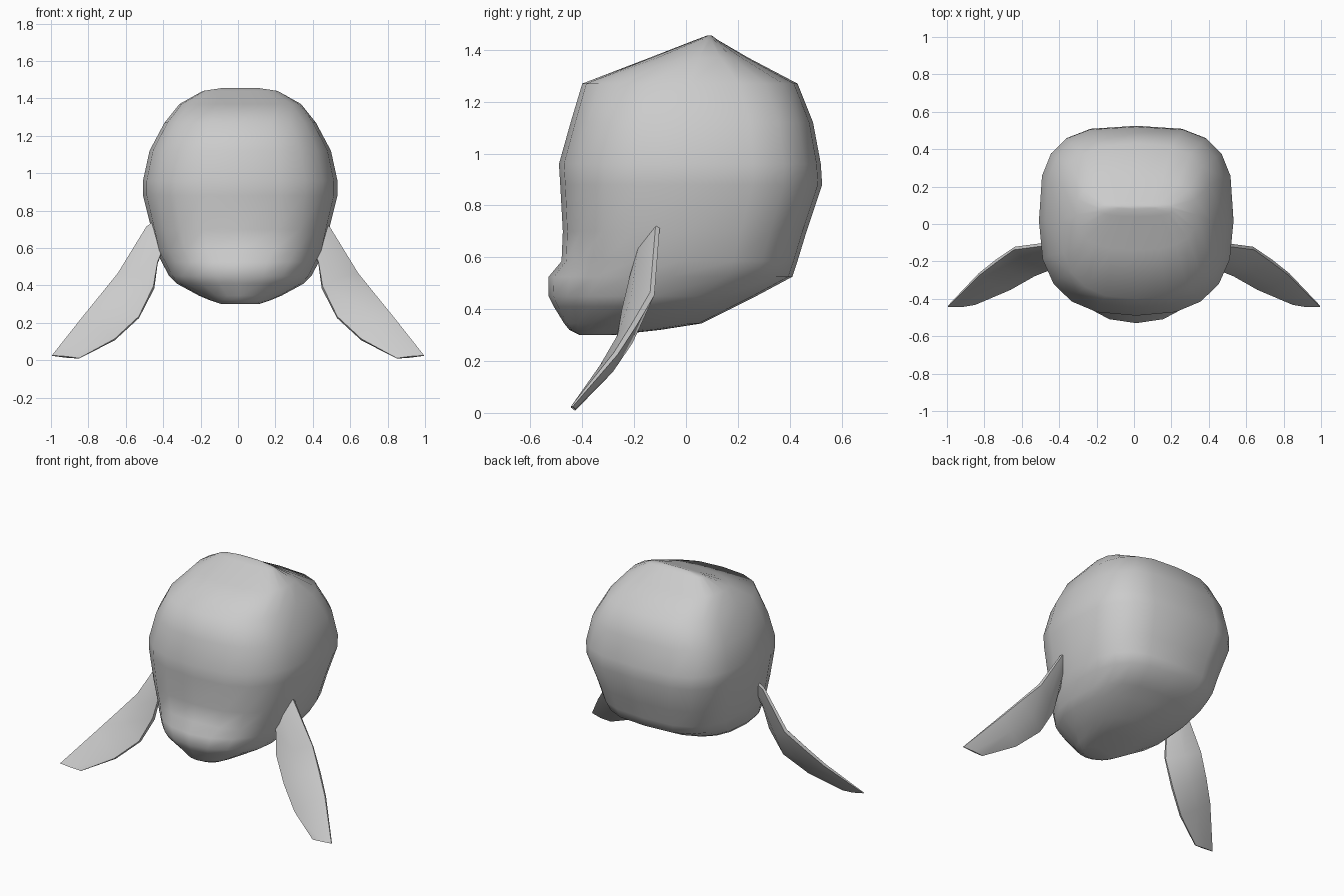
import bpy, math
from mathutils import Vector

if "Cube" in bpy.data.objects:
    bpy.data.objects.remove(bpy.data.objects["Cube"])


def loft(name, rings):
    """Skin a list of equal-length closed rings and cap both ends."""
    n = len(rings[0])
    verts = [v for ring in rings for v in ring]
    faces = [(r * n + i, r * n + (i + 1) % n, (r + 1) * n + (i + 1) % n, (r + 1) * n + i)
             for r in range(len(rings) - 1) for i in range(n)]
    faces.append(tuple(reversed(range(n))))
    faces.append(tuple(range(len(verts) - n, len(verts))))
    mesh = bpy.data.meshes.new(name)
    mesh.from_pydata(verts, [], faces)
    obj = bpy.data.objects.new(name, mesh)
    bpy.context.collection.objects.link(obj)
    bpy.context.view_layer.objects.active = obj
    bpy.ops.object.select_all(action='DESELECT')
    obj.select_set(True)
    bpy.ops.object.mode_set(mode='EDIT')
    bpy.ops.mesh.select_all(action='SELECT')
    bpy.ops.mesh.normals_make_consistent(inside=False)
    bpy.ops.object.mode_set(mode='OBJECT')
    bpy.ops.object.shade_smooth_by_angle(angle=math.radians(60))
    return obj


def body_ring(z, front, back, half, nf, nb, count=20):
    """Rounded-square ring, rounder at the front than at the back."""
    cy, depth = (front + back) / 2, (back - front) / 2
    pts = []
    for i in range(count):
        a = 2 * math.pi * i / count
        c, s = math.cos(a), math.sin(a)
        e = 2 / (nb if s > 0 else nf)
        pts.append((0.012 + half * math.copysign(abs(c) ** e, c),
                    cy + depth * math.copysign(abs(s) ** e, s), z))
    return pts


# Body with muzzle: height, front y, back y, half width, front and back squareness
profile = [
    (0.300, -0.41, -0.28, 0.10, 2.0, 2.0),
    (0.320, -0.45, -0.10, 0.16, 2.0, 2.0),
    (0.345, -0.47, 0.06, 0.22, 2.0, 2.3),
    (0.410, -0.51, 0.19, 0.34, 2.1, 2.6),
    (0.450, -0.53, 0.27, 0.38, 2.1, 2.8),
    (0.525, -0.53, 0.41, 0.42, 2.2, 3.0),
    (0.585, -0.48, 0.43, 0.45, 2.5, 3.0),
    (0.700, -0.475, 0.465, 0.475, 2.7, 3.0),
    (0.880, -0.485, 0.525, 0.52, 2.6, 3.1),
    (0.960, -0.49, 0.52, 0.52, 2.6, 3.2),
    (1.120, -0.445, 0.49, 0.485, 2.6, 3.2),
    (1.270, -0.40, 0.43, 0.405, 2.6, 3.0),
    (1.370, -0.14, 0.24, 0.325, 2.5, 2.8),
    (1.440, 0.04, 0.12, 0.20, 2.5, 2.5),
    (1.455, 0.08, 0.10, 0.10, 2.5, 2.5),
]
loft("body", [body_ring(*p) for p in profile])

# Flippers: upper edge, lower edge, half thickness from shoulder to tip
stations = [
    ((0.44, -0.10, 0.75), (0.40, -0.19, 0.60), 0.020),
    ((0.49, -0.11, 0.71), (0.43, -0.21, 0.52), 0.030),
    ((0.64, -0.13, 0.46), (0.45, -0.24, 0.39), 0.035),
    ((0.74, -0.20, 0.34), (0.53, -0.27, 0.23), 0.033),
    ((0.83, -0.27, 0.23), (0.66, -0.345, 0.11), 0.028),
    ((0.995, -0.44, 0.025), (0.85, -0.43, 0.01), 0.010),
]


def flipper_ring(upper, lower, t, side):
    u, l = Vector(upper), Vector(lower)
    n = (u - l).cross(Vector((0.55, -0.33, -0.7))).normalized()
    pts = [u + n * t * 0.3, u.lerp(l, 0.5) + n * t, l + n * t * 0.3,
           l - n * t * 0.3, u.lerp(l, 0.5) - n * t, u - n * t * 0.3]
    return [(side * p.x, p.y, max(p.z, 0.0)) for p in pts]


for label, side in (("left", 1), ("right", -1)):
    loft(label + "_flipper", [flipper_ring(*s, side) for s in stations])
